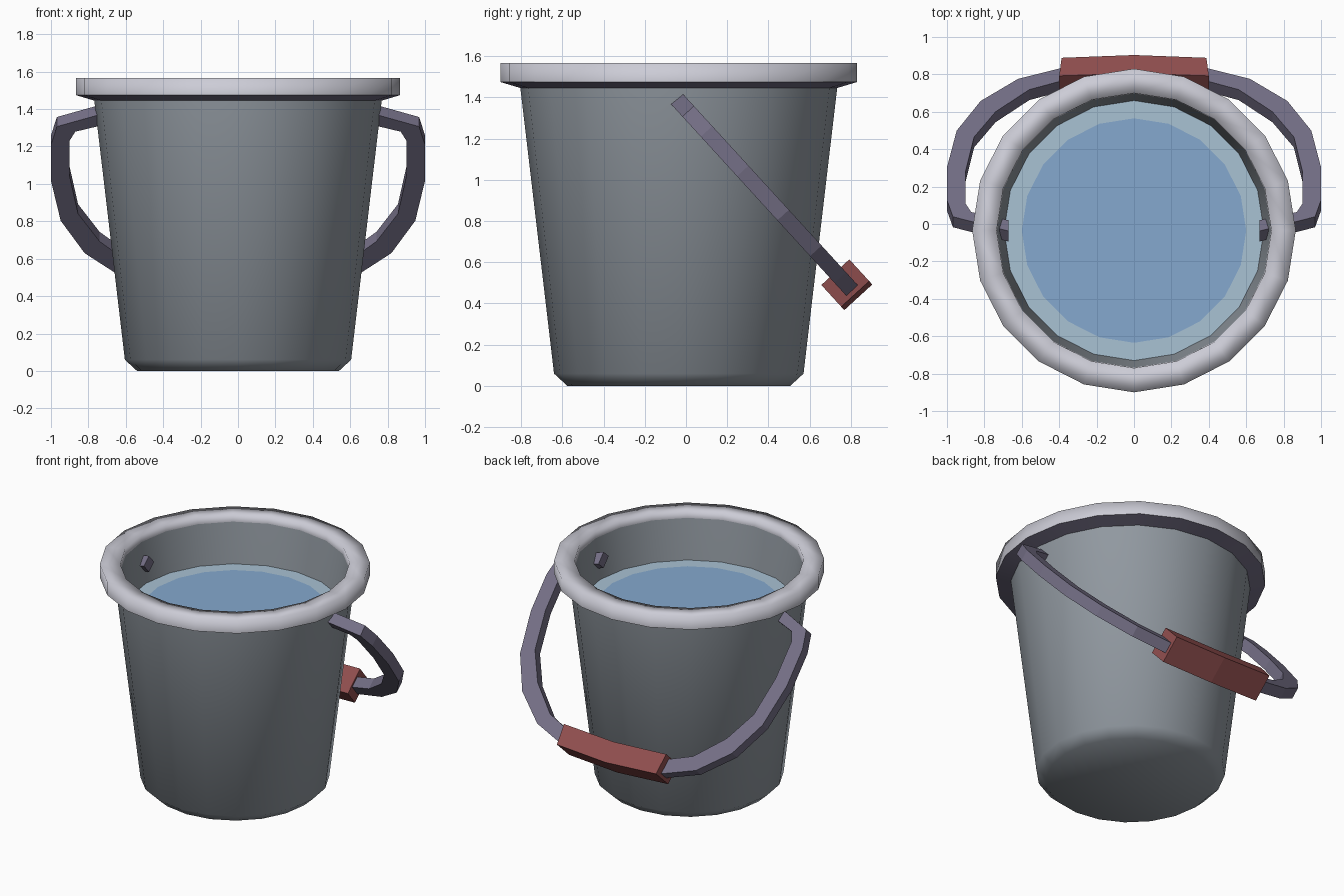
import bpy, bmesh, math
from mathutils import Vector

if "Cube" in bpy.data.objects:
    bpy.data.objects.remove(bpy.data.objects["Cube"])

SIDES, CY = 20, -0.035


def mat(name, srgb):
    m = bpy.data.materials.new(name)
    m.diffuse_color = [c / 12.92 if c < 0.04 else ((c + 0.055) / 1.055) ** 2.4 for c in srgb] + [1]
    m.use_nodes = True
    m.node_tree.nodes["Principled BSDF"].inputs["Base Color"].default_value = m.diffuse_color
    return m


STEEL = mat("steel grey", (0.57, 0.60, 0.63))
RIM = mat("pale rim grey", (0.80, 0.80, 0.84))
PURPLE = mat("purple grey", (0.46, 0.44, 0.53))
RED = mat("grip red", (0.57, 0.31, 0.31))
WATER = mat("water blue", (0.52, 0.66, 0.81))
EDGE = mat("water edge", (0.66, 0.76, 0.83))


def finish(name, bm, material, smooth=False, recalc=True):
    if recalc:
        bmesh.ops.recalc_face_normals(bm, faces=bm.faces)
    me = bpy.data.meshes.new(name)
    for f in bm.faces:
        f.smooth = smooth
    bm.to_mesh(me)
    bm.free()
    me.materials.append(material)
    ob = bpy.data.objects.new(name, me)
    bpy.context.collection.objects.link(ob)
    return ob


def lathe(name, profile, material, smooth=True):
    """Spin (radius, z) points; radius 0 at either end makes a flat cap.
    Profiles run so that the solid lies to the left (faces point right)."""
    bm = bmesh.new()
    rings = []
    for r, z in profile:
        if r == 0:
            rings.append([bm.verts.new((0, CY, z))] * SIDES)
        else:
            rings.append([bm.verts.new((r * math.cos(2 * math.pi * i / SIDES),
                                        CY + r * math.sin(2 * math.pi * i / SIDES), z))
                          for i in range(SIDES)])
    for a, b in zip(rings, rings[1:]):
        for i in range(SIDES):
            j = (i + 1) % SIDES
            loop = list(dict.fromkeys([a[i], a[j], b[j], b[i]]))
            bm.faces.new(loop)
    return finish(name, bm, material, smooth, recalc=False)


# bucket wall, base and inside
lathe("bucket_body", [(0, 0), (0.54, 0), (0.605, 0.06), (0.77, 1.46)], STEEL)
lathe("bucket_inside", [(0.735, 1.525), (0.695, 1.24), (0.56, 0.08), (0, 0.08)], STEEL)

# rolled rim with darker underside
lathe("rim", [(0.865, 1.474), (0.865, 1.567), (0.735, 1.567), (0.733, 1.52)], RIM)
lathe("rim_underside", [(0.768, 1.445), (0.865, 1.474)], PURPLE)

# water surface with pale border
lathe("water", [(0.60, 1.24), (0, 1.24)], WATER, False)
lathe("water_border", [(0.697, 1.24), (0.60, 1.24)], EDGE, False)

# handle plane: t runs down the tilted handle, n is its thickness direction
PIVOT = Vector((0, -0.015, 1.36))
DOWN = Vector((0, 0.675, -0.738))
NORMAL = Vector((0, 0.738, 0.675))


def tilted_band(name, outer, inner, half, material):
    """Rectangular band between two half outlines in (x, t), mirrored in x."""
    full = lambda p: p + [(-x, t) for x, t in reversed(p) if x > 0]
    bm = bmesh.new()
    secs = []
    for o, i in zip(full(outer), full(inner)):
        secs.append([bm.verts.new(PIVOT + Vector((x, 0, 0)) + DOWN * t + NORMAL * s * half)
                     for (x, t), s in ((o, 1), (o, -1), (i, -1), (i, 1))])
    for a, b in zip(secs, secs[1:]):
        for k in range(4):
            bm.faces.new((a[k], a[(k + 1) % 4], b[(k + 1) % 4], b[k]))
    bm.faces.new(secs[0])
    bm.faces.new(secs[-1])
    finish(name, bm, material)


# carrying handle, ends poking through the wall
tilted_band("handle",
            [(0.67, -0.075), (0.968, 0.038), (1.0, 0.17), (1.0, 0.43), (0.948, 0.72),
             (0.82, 0.955), (0.62, 1.13), (0.39, 1.215), (0, 1.24)],
            [(0.67, 0.01), (0.87, 0.075), (0.9, 0.14), (0.9, 0.40), (0.855, 0.67),
             (0.74, 0.87), (0.56, 1.045), (0.36, 1.125), (0, 1.15)],
            0.038, PURPLE)

# grip
tilted_band("grip", [(0.387, 1.238), (0, 1.26)], [(0.40, 1.095), (0, 1.115)], 0.092, RED)
